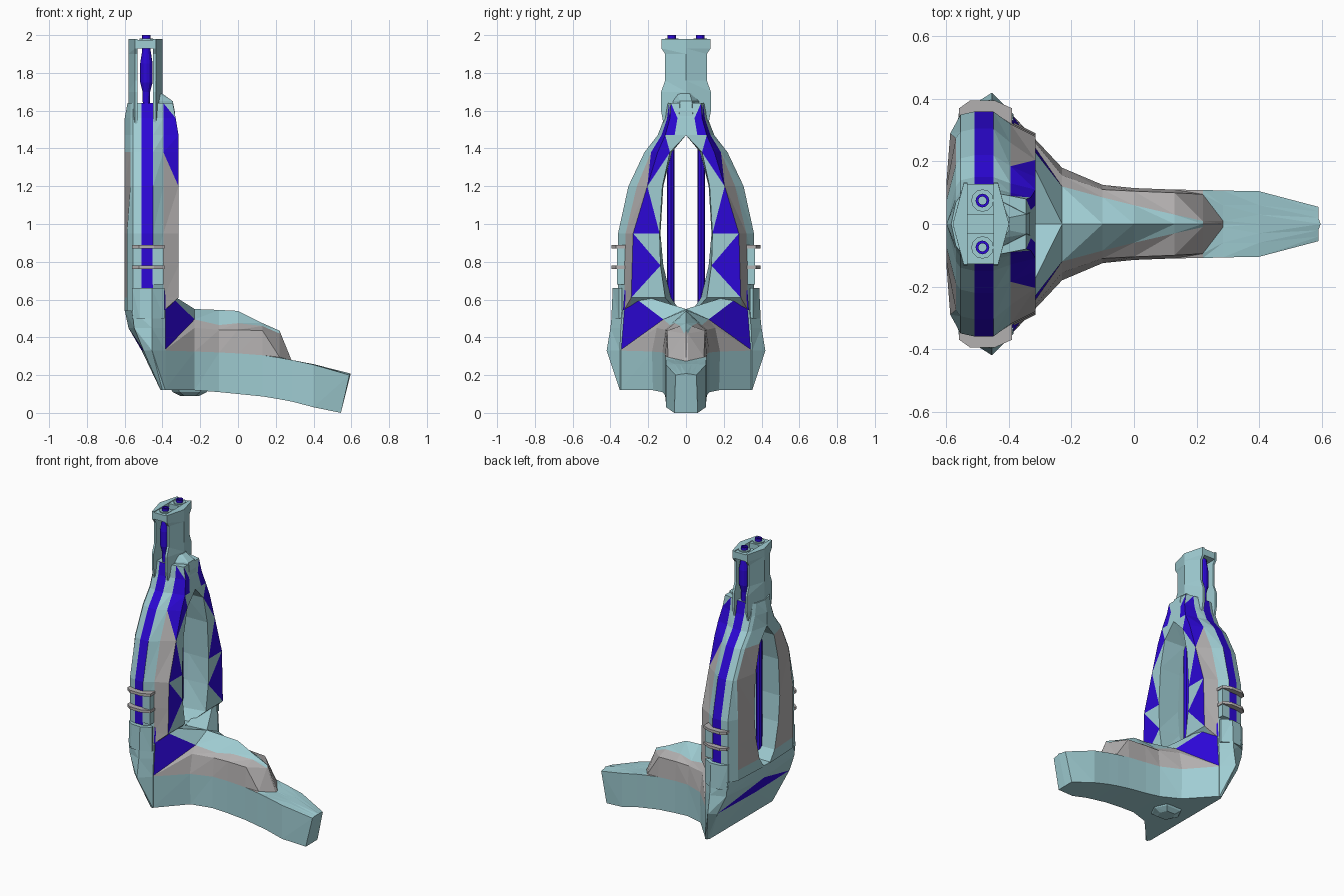
import bpy, bmesh, math

if "Cube" in bpy.data.objects:
    bpy.data.objects.remove(bpy.data.objects["Cube"])


def material(name, rgb):
    m = bpy.data.materials.new(name)
    m.diffuse_color = (*rgb, 1)
    m.use_nodes = True
    m.node_tree.nodes["Principled BSDF"].inputs["Base Color"].default_value = m.diffuse_color
    return m


MATS = [material("pale_teal", (0.35, 0.61, 0.65)),
        material("warm_grey", (0.45, 0.435, 0.435)),
        material("deep_blue", (0.025, 0.002, 0.67))]
T, G, B = 0, 1, 2


def finish(name, bm, mirror=False):
    """Clean the mesh, optionally add its y mirror image, make the object."""
    bmesh.ops.remove_doubles(bm, verts=bm.verts, dist=1e-5)
    bmesh.ops.recalc_face_normals(bm, faces=bm.faces)
    if mirror:
        dup = bmesh.ops.duplicate(bm, geom=bm.verts[:] + bm.edges[:] + bm.faces[:])["geom"]
        for e in dup:
            if isinstance(e, bmesh.types.BMVert):
                e.co.y *= -1
        bmesh.ops.reverse_faces(bm, faces=[e for e in dup if isinstance(e, bmesh.types.BMFace)])
    me = bpy.data.meshes.new(name)
    bm.to_mesh(me)
    bm.free()
    for m in MATS:
        me.materials.append(m)
    ob = bpy.data.objects.new(name, me)
    bpy.context.collection.objects.link(ob)
    return ob


def loft(name, rings, rule, mirror=True):
    """Triangulated skin through closed rings. rule(i, j) -> (first, second, diagonal)."""
    bm = bmesh.new()
    vs = [[bm.verts.new(p) for p in r] for r in rings]
    n = len(rings[0])

    def face(pts, mat):
        if len({tuple(round(k, 5) for k in p.co) for p in pts}) == len(pts):
            bm.faces.new(pts).material_index = mat

    for i in range(len(rings) - 1):
        for j in range(n):
            a, b = vs[i][j], vs[i][(j + 1) % n]
            d, c = vs[i + 1][j], vs[i + 1][(j + 1) % n]
            m1, m2, diag = rule(i, j)
            tris = ((a, b, d), (b, c, d)) if diag else ((a, b, c), (a, c, d))
            face(tris[0], m1)
            face(tris[1], m2)
    for i in (0, -1):
        bm.faces.new(vs[i]).material_index = rule(0, 0)[0]
    return finish(name, bm, mirror)


def plain(mat):
    return lambda i, j: (mat, mat, 0)


def box(name, x0, x1, y0, y1, z0, z1, mat, mirror=True):
    return loft(name, [[(x0, y0, z), (x1, y0, z), (x1, y1, z), (x0, y1, z)] for z in (z0, z1)],
                plain(mat), mirror)


def turned(name, x, y, profile, mat, sides=12):
    """Vertical round part from (radius, z) pairs, mirrored in y."""
    rings = [[(x + r * math.cos(k * math.tau / sides), y + r * math.sin(k * math.tau / sides), z)
              for k in range(sides)] for r, z in profile]
    return loft(name, rings, plain(mat))


# Arched ring body: z, outer y, chamfer y, front edge y, front inner y, inner y, front x, back x
arm = [(0.54, .36, .33, .30, .05, .03, -.39, -.60), (0.61, .36, .325, .29, .11, .08, -.315, -.60),
       (0.78, .36, .325, .285, .135, .12, -.315, -.60), (0.95, .36, .32, .28, .14, .135, -.315, -.60),
       (1.20, .305, .26, .205, .125, .12, -.315, -.60), (1.38, .22, .185, .15, .085, .075, -.315, -.60),
       (1.47, .15, .13, .11, .06, 0, -.315, -.60), (1.56, .115, .10, .085, .045, 0, -.33, -.60),
       (1.64, .10, .09, .08, .03, 0, -.345, -.585)]
rings = [[(-.555, yo - .01, z), (-.51, yo, z), (-.45, yo, z), (-.395, yc, z), (xf, yf, z),
          (xf, y5, z), (-.46 if y6 else xf, y6, z), (xb, y6, z),
          (-.588 if z < 1 else -.57, yo - (.07 if z < 1 else .03), z)]
         for z, yo, yc, yf, y5, y6, xf, xb in arm]
zigzag = [(T, T, 0), (T, B, 0), (B, T, 1), (B, T, 1), (T, B, 0), (B, T, 1), (B, B, 0), (B, T, 1)]


def arm_rule(i, j):
    if j == 1 and i >= 1:                      # outer stripe
        return B, B, 0
    if j == 3:                                 # front chamfer
        return (G, G, 0) if i < 4 else (G, B, 1) if i == 4 else (B, T, 1) if i == 7 else (B, B, 0)
    if j == 4:                                 # triangle pattern on the front
        return zigzag[i]
    if j == 7 and 1 <= i <= 4:                 # back panel
        return G, G, 0
    return T, T, 0


loft("arch_arms", rings, arm_rule)

# Foot with raised canopy: x, then half-section widths and heights
foot = [(-.39, .35, .12, .35, .33, .35, .33, .325, .65, .54),
        (-.23, .175, .12, .18, .325, .155, .45, .12, .495, .55),
        (-.10, .125, .11, .125, .32, .11, .44, .085, .465, .545),
        (0.0, .115, .10, .115, .315, .105, .44, .06, .475, .54),
        (.13, .11, .087, .11, .305, .10, .435, .03, .46, .475),
        (.22, .109, .072, .109, .292, .095, .295, .01, .42, .435),
        (.285, .107, .06, .107, .28, .06, .278, .01, .276, .275),
        (.40, .105, .03, .105, .255, .06, .258, .03, .258, .258),
        (.59, .062, 0, .055, .20, .04, .203, .02, .206, .208)]
rings = []
for x, w1, zb, w2, z2, w3, z3, w4, z4, zc in foot:
    xb = x - .045 if x > .5 else x
    xc = x + .007 if x > .5 else x
    rings.append([(xb, 0, zb), (xb, w1, zb), (x, w2, z2), (x, w3, z3), (x, w4, z4), (xc, 0, zc)])


def foot_rule(i, j):
    if j == 3 and i == 0:
        return B, G, 0
    if j == 3 and i == 5:
        return G, T, 0
    if (j == 2 and i < 5) or (j == 3 and i < 6) or (j == 4 and i == 5):
        return G, G, 0
    return T, T, 0


loft("foot", rings, foot_rule)

# Lower rear body: z, front y, outer x, outer y, back corner x, back corner y, back x
rear = [(.12, .35, -.40, .35, -.41, .33, -.41), (.33, .35, -.455, .42, -.50, .38, -.51),
        (.45, .345, -.455, .40, -.55, .36, -.58), (.545, .335, -.455, .39, -.56, .36, -.60)]
loft("rear_base", [[(-.385, 0, z), (-.385, fy, z), (ox, oy, z), (bx, by, z), (b0, 0, z)]
                   for z, fy, ox, oy, bx, by, b0 in rear],
     lambda i, j: (B, T, 0) if j == 3 and i == 1 else (T, T, 0))

# Side guards above the base
loft("side_guard", [[(-.39, .34, z), (-.39, .355, z), (-.455, yo, z), (-.52, yo - .005, z),
                     (-.56, .355, z), (-.56, .34, z)] for z, yo in ((.5, .395), (.66, .388))], plain(T))

# Belly pod
loft("belly_pod", [[(-.255 + dx * sx, dy * sy, z) for sx, sy in
                    ((1, 0), (.6, 1), (-.6, 1), (-1, 0), (-.6, -1), (.6, -1))]
                   for dx, dy, z in ((.105, .08, .13), (.09, .07, .11), (.05, .045, .09))],
     plain(T), False)

# Clamp bands and clips on the arms
for z in (.77, .88):
    loft("clamp_band", [[(-.56, .33, h), (-.56, .37, h), (-.525, .395, h), (-.445, .395, h),
                         (-.39, .37, h), (-.39, .32, h)]
                        for h in (z - .009, z + .009)], plain(G))
box("clip", -.452, -.395, .32, .365, .68, .87, T)

# Rods inside the opening
turned("inner_rod", -.485, .08, [(.02, .56), (.02, 1.40)], B, 8)

# Neck plates, creased along the middle
prof = [(1.48, .11), (1.60, .132), (1.70, .132), (1.76, .11), (1.90, .11), (1.93, .13), (1.98, .13)]
for name, inner, edge, mid in (("neck_plate_front", -.45, -.435, -.40),
                               ("neck_plate_back", -.532, -.545, -.58)):
    loft(name, [[(inner, -w, z), (inner, w, z), (edge, w, z), (mid, 0, z), (edge, -w, z)]
                for z, w in prof], plain(T), False)
box("neck_top", -.54, -.445, .03, .128, 1.93, 1.975, T)
box("neck_collar", -.54, -.445, .02, .09, 1.55, 1.63, T)

# Keystone nose on the front of the neck
loft("neck_nose", [[(-.42, -w, z), (-.42, w, z), (x, w * .45, z), (x, -w * .45, z)]
                   for z, w, x in ((1.50, .10, -.325), (1.60, .075, -.335), (1.65, .07, -.345),
                                   (1.69, .045, -.40))], plain(T), False)

# Twin barrels and their muzzle rings
turned("barrel", -.485, .075, [(.018, 1.55), (.02, 1.70), (.033, 1.75), (.033, 1.85), (.022, 1.92),
                               (.022, 2.0), (.013, 2.0), (.013, 1.97)], B)
turned("muzzle_ring", -.485, .075, [(.036, 1.96), (.036, 1.982)], T)
